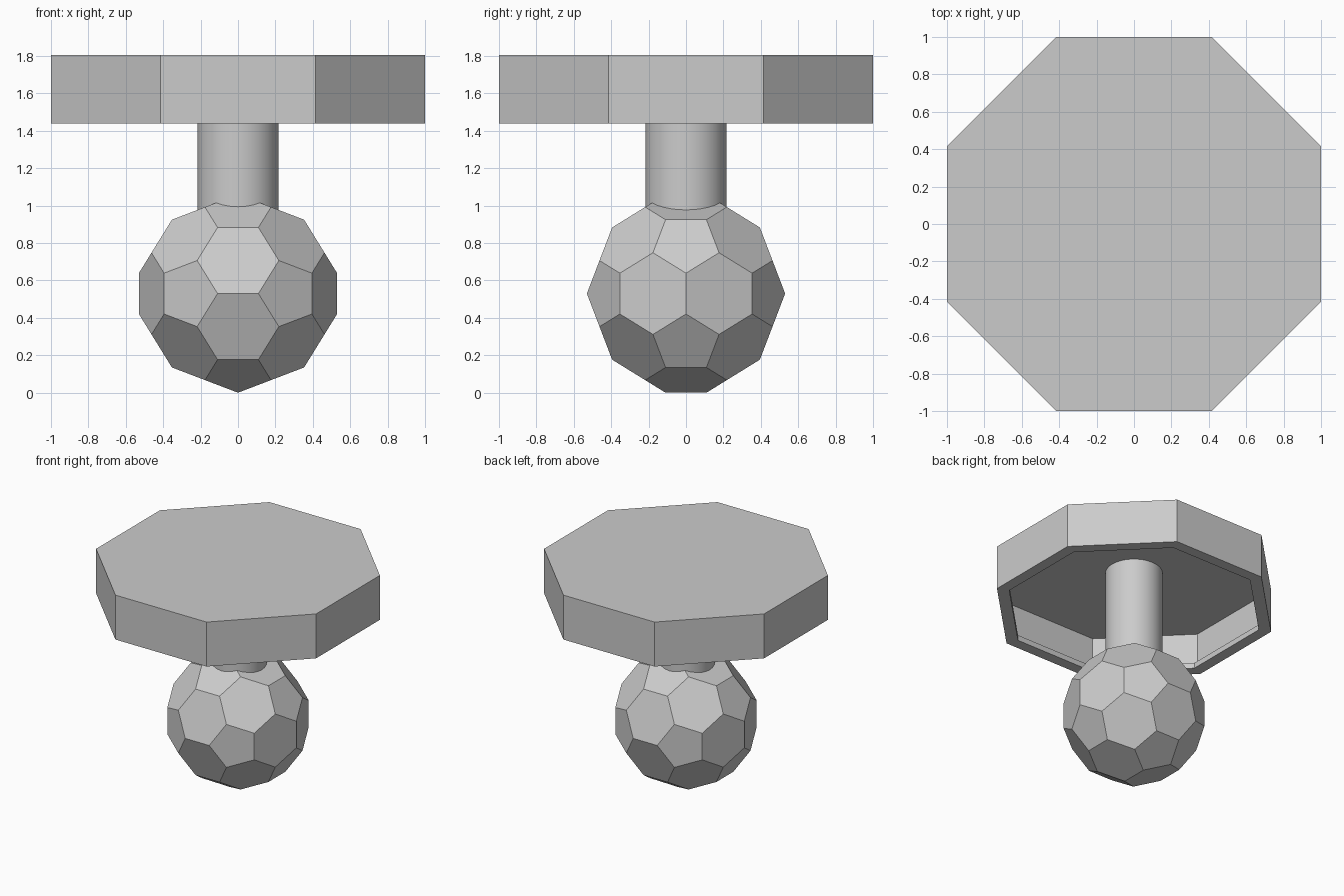
import bpy, bmesh, math
from itertools import product

cube = bpy.data.objects.get("Cube")
if cube:
    bpy.data.objects.remove(cube, do_unlink=True)

# Single plain grey
grey = bpy.data.materials.new("plain_grey")
grey.use_nodes = True
colour = (0.6, 0.6, 0.6, 1)
grey.diffuse_color = colour
grey.node_tree.nodes["Principled BSDF"].inputs["Base Color"].default_value = colour


def add_object(name, bm):
    bmesh.ops.recalc_face_normals(bm, faces=bm.faces[:])
    mesh = bpy.data.meshes.new(name)
    bm.to_mesh(mesh)
    bm.free()
    mesh.materials.append(grey)
    obj = bpy.data.objects.new(name, mesh)
    bpy.context.collection.objects.link(obj)
    return obj


def lathe(name, profile, sides, turn=0.0):
    """Join rings of (radius, height) and cap both ends."""
    bm = bmesh.new()
    rings = []
    for radius, z in profile:
        angles = [turn + math.tau * i / sides for i in range(sides)]
        rings.append([bm.verts.new((radius * math.cos(a), radius * math.sin(a), z))
                      for a in angles])
    for low, high in zip(rings, rings[1:]):
        for i in range(sides):
            j = (i + 1) % sides
            bm.faces.new((low[i], low[j], high[j], high[i]))
    bm.faces.new(rings[0])
    bm.faces.new(rings[-1])
    return add_object(name, bm)


# Ball: truncated icosahedron resting on one edge
phi = (1 + math.sqrt(5)) / 2
ball_radius = 0.53
scale = ball_radius / (3 * phi)
corners = set()
for a, b, c in ((0, 1, 3 * phi), (1, 2 + phi, 2 * phi), (phi, 2, 2 * phi + 1)):
    for sx, sy, sz in product((1, -1), repeat=3):
        x, y, z = a * sx, b * sy, c * sz
        corners.update({(x, y, z), (y, z, x), (z, x, y)})
bm = bmesh.new()
for x, y, z in sorted(corners):
    bm.verts.new((x * scale, y * scale, z * scale + ball_radius))
bmesh.ops.convex_hull(bm, input=bm.verts[:])
bmesh.ops.dissolve_limit(bm, angle_limit=math.radians(2),
                         verts=bm.verts[:], edges=bm.edges[:])
add_object("faceted_ball", bm)

# Octagonal cap: hollow shell with an inward lip around its lower rim
bottom, top, wall = 1.44, 1.805, 0.045
corner = 1 / math.cos(math.pi / 8)
inner, lip = (1 - wall) * corner, (1 - 2 * wall) * corner
lathe("octagonal_cap",
      [(inner, top - wall), (inner, bottom + wall), (lip, bottom + wall),
       (lip, bottom), (corner, bottom), (corner, top)],
      8, math.pi / 8)

# Round stem from inside the ball to the underside of the cap
stem = lathe("stem", [(0.216, 0.9), (0.216, top - wall)], 32)
bpy.ops.object.select_all(action="DESELECT")
stem.select_set(True)
bpy.context.view_layer.objects.active = stem
bpy.ops.object.shade_smooth_by_angle(angle=math.radians(30))
